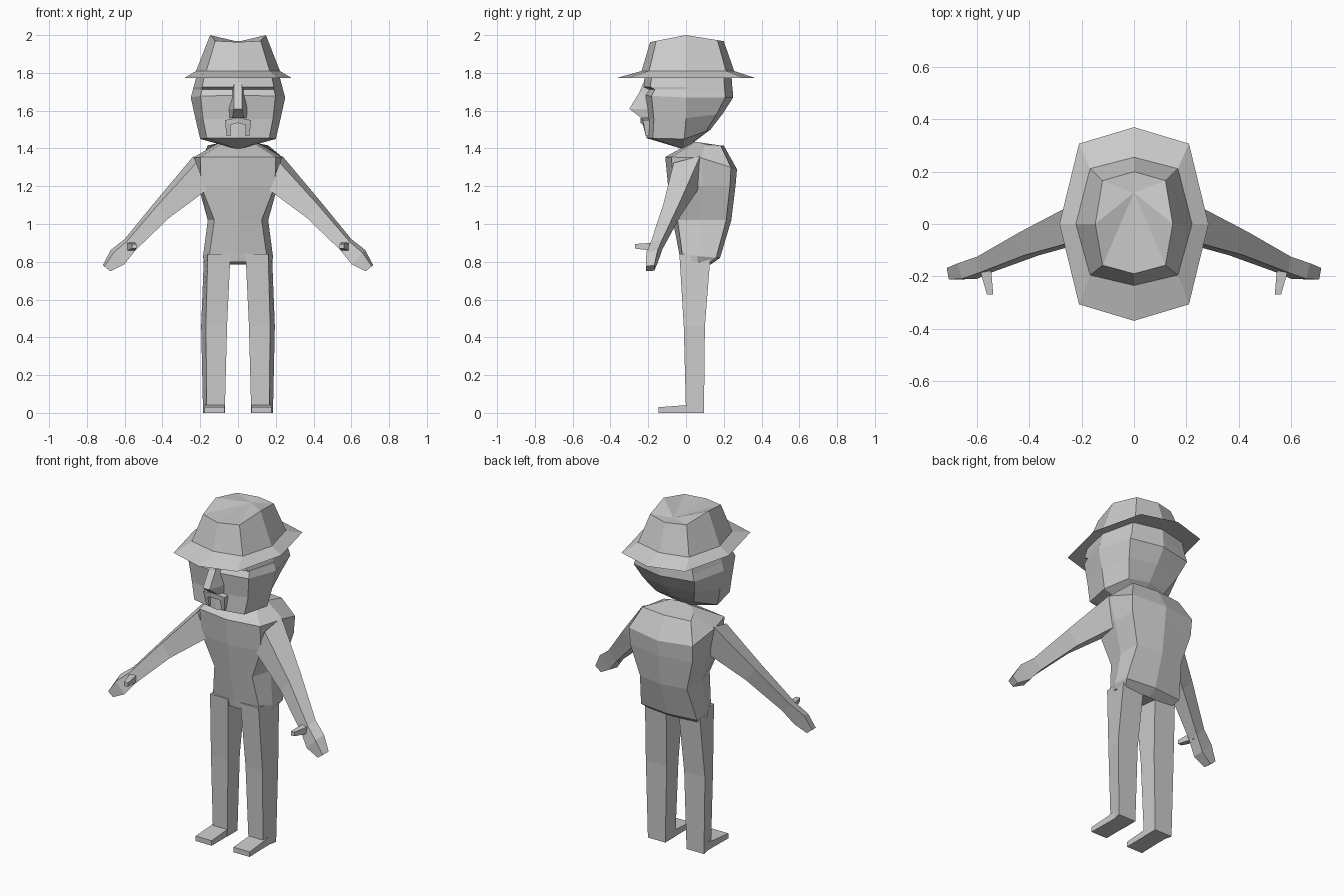
import bpy, bmesh

grey = bpy.data.materials.new("plain grey")
grey.diffuse_color = (0.6, 0.6, 0.6, 1)


def loft(name, rings, mirror=False):
    """Skin closed rings of equal point count and cap both ends."""
    bm = bmesh.new()
    rows = [[bm.verts.new(p) for p in r] for r in rings]
    n = len(rows[0])
    for a, b in zip(rows, rows[1:]):
        for i in range(n):
            j = (i + 1) % n
            bm.faces.new((a[i], a[j], b[j], b[i]))
    bm.faces.new(rows[0])
    bm.faces.new(rows[-1])
    bmesh.ops.remove_doubles(bm, verts=bm.verts, dist=0.0005)
    bmesh.ops.recalc_face_normals(bm, faces=bm.faces)
    me = bpy.data.meshes.new(name)
    bm.to_mesh(me)
    bm.free()
    me.materials.append(grey)
    ob = bpy.data.objects.new(name, me)
    bpy.context.collection.objects.link(ob)
    if mirror:
        mod = ob.modifiers.new("mirror", 'MIRROR')
        mod.use_mirror_merge = False
    return ob


def oct_ring(wf, ws, wb, yf, ys, yb, zf, zs, zb, k=0.83):
    """Eight-sided ring: widths, depths and heights at front, side and back."""
    def mix(a, b):
        return a + (b - a) * k
    half = [(wf, mix(ys, yf), mix(zs, zf)), (ws, ys, zs), (wb, mix(ys, yb), mix(zs, zb))]
    return ([(0, yf, zf)] + half + [(0, yb, zb)] + [(-x, y, z) for x, y, z in reversed(half)])


def point_ring(y, z):
    return oct_ring(0, 0, 0, y, y, y, z, z, z)


def limb_ring(x, y, z, nx, nz, d):
    """Four-sided limb section: centre, half height vector, half depth."""
    return [(x + nx, y + d, z + nz), (x + .6 * nx, y - d, z + .6 * nz),
            (x - nx, y - d, z - nz), (x - .8 * nx, y + d, z - .8 * nz)]


# Hat: brim, tapered crown and pinched top
loft("hat", [oct_ring(*r) for r in (
    (.15, .19, .15, -.19, 0, .2, 1.785, 1.785, 1.785),
    (.21, .285, .21, -.37, 0, .37, 1.772, 1.772, 1.772),
    (.168, .222, .168, -.235, 0, .255, 1.81, 1.81, 1.81),
    (.12, .148, .12, -.19, 0, .2, 1.963, 2.0, 1.968))] + [point_ring(.12, 1.965)])

# Head: brow, sunken eye line, cheeks, mouth, jaw
loft("head", [oct_ring(*r) for r in (
    (.175, .215, .17, -.215, 0, .24, 1.80, 1.80, 1.80),
    (.19, .235, .185, -.228, 0, .245, 1.725, 1.725, 1.725),
    (.19, .238, .187, -.198, 0, .247, 1.712, 1.712, 1.712),
    (.198, .25, .2, -.22, 0, .25, 1.68, 1.67, 1.67),
    (.185, .226, .17, -.205, 0, .195, 1.555, 1.56, 1.585),
    (.165, .2, .125, -.21, -.01, .13, 1.455, 1.45, 1.50))] + [point_ring(-.01, 1.395)])

# Nose
loft("nose", [[(-a, yf, z), (a, yf, z), (b, yb, z), (-b, yb, z)] for a, b, yf, yb, z in (
    (.02, .035, -.225, -.15, 1.75),
    (.022, .035, -.245, -.16, 1.70),
    (.022, .055, -.30, -.18, 1.61),
    (.03, .05, -.235, -.18, 1.56))])

# Drooping moustache
loft("moustache", [[(xi, y, zi), (xo, y, zo), (xo, -.17, zo), (xi, -.17, zi)]
                   for xi, zi, xo, zo, y in (
    (0, 1.535, 0, 1.562, -.24),
    (.04, 1.525, .07, 1.55, -.228),
    (.04, 1.465, .06, 1.465, -.213))], True)

# Torso from seat to neck, leaning back
loft("torso", [oct_ring(*r) for r in (
    (.15, .18, .16, -.03, .06, .13, .80, .80, .785),
    (.15, .185, .185, -.037, .06, .18, .85, .83, .82),
    (.125, .16, .155, -.07, .08, .24, 1.02, 1.02, 1.02),
    (.195, .21, .205, -.095, .09, .262, 1.2, 1.2, 1.2),
    (.2, .24, .21, -.11, .08, .27, 1.355, 1.35, 1.29),
    (.07, .12, .16, .04, .1, .2, 1.438, 1.42, 1.415))])

# Arms ending in mitten hands
loft("arm", [limb_ring(*r) for r in (
    (.2, .005, 1.27, .035, .09, .07),
    (.4, -.075, 1.077, .035, .045, .045),
    (.572, -.155, .89, .028, .03, .03),
    (.637, -.18, .825, .036, .038, .03),
    (.696, -.19, .766, .02, .016, .022))], True)

# Thumbs pointing forward
loft("thumb", [[(x - h, y, z - h), (x + h, y, z - h), (x + h, y, z + h), (x - h, y, z + h)]
               for x, y, z, h in (
    (.577, -.15, .88, .025), (.565, -.19, .88, .02), (.55, -.27, .882, .012))], True)

# Legs
loft("leg", [[(xi, yf, z), (xf, yf, z), (xb, yb, z), (xi, yb, z)]
             for xi, xf, xb, yf, yb, z in (
    (.04, .16, .18, -.035, .13, .84),
    (.058, .17, .195, -.012, .10, .46),
    (.07, .165, .185, 0, .095, 0))], True)

# Flat feet
loft("foot", [[(.072, y, 0), (x, y, 0), (x, y, z), (.072, y, z)]
              for x, y, z in ((.175, .05, .05), (.175, -.01, .04), (.178, -.145, .03))], True)
